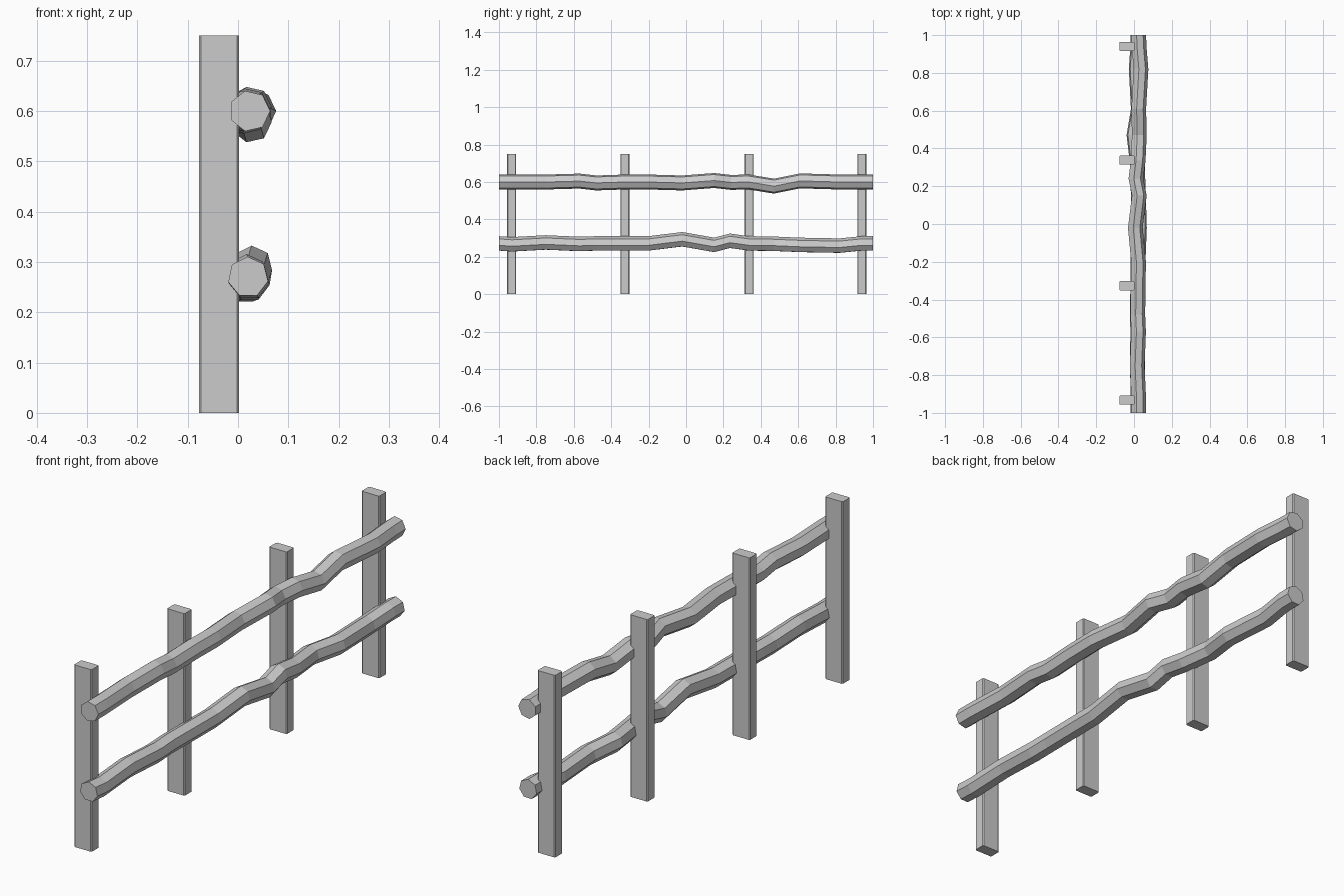
import bpy, bmesh, math

if "Cube" in bpy.data.objects:
    bpy.data.objects.remove(bpy.data.objects["Cube"])

def finish(name, bm):
    bmesh.ops.recalc_face_normals(bm, faces=bm.faces)
    me = bpy.data.meshes.new(name)
    bm.to_mesh(me)
    bm.free()
    ob = bpy.data.objects.new(name, me)
    bpy.context.collection.objects.link(ob)
    return ob

def post(name, y):
    # square post with slightly chamfered long edges
    x0, x1, w, h, c = -0.078, 0.002, 0.024, 0.75, 0.004
    bm = bmesh.new()
    pts = [(x0 + c, y - w), (x1 - c, y - w), (x1, y - w + c), (x1, y + w - c),
           (x1 - c, y + w), (x0 + c, y + w), (x0, y + w - c), (x0, y - w + c)]
    base = bm.faces.new([bm.verts.new((px, py, 0)) for px, py in pts])
    top = bmesh.ops.extrude_face_region(bm, geom=[base], use_keep_orig=True)
    bmesh.ops.translate(bm, vec=(0, 0, h),
                        verts=[v for v in top["geom"] if isinstance(v, bmesh.types.BMVert)])
    return finish(name, bm)

def rail(name, path, radius, turn):
    # seven-sided crooked log swept along y
    bm = bmesh.new()
    rings = []
    for y, x, z in path:
        ring = []
        for k in range(7):
            a = math.radians(turn) + k * math.tau / 7
            ring.append(bm.verts.new((x + radius * math.cos(a), y, z + radius * math.sin(a))))
        rings.append(ring)
    for a, b in zip(rings, rings[1:]):
        for k in range(7):
            n = (k + 1) % 7
            bm.faces.new((a[k], a[n], b[n], b[k]))
    bm.faces.new(rings[0])
    bm.faces.new(rings[-1])
    return finish(name, bm)

# four upright posts
for i, y in enumerate((-0.932, -0.327, 0.338, 0.94)):
    post(f"post_{i + 1}", y)

# centre lines (y, x, z); each rail is two logs meeting at the second post
upper = [(-1, .023, .60), (-.93, .023, .60), (-.75, .015, .60), (-.57, .022, .605),
         (-.48, .018, .595), (-.33, .02, .60), (-.2, .022, .60), (-.02, .005, .595),
         (.15, .026, .608), (.24, .008, .598), (.335, .02, .60), (.47, .026, .578),
         (.61, .023, .606), (.82, .035, .60), (.94, .025, .60), (1, .023, .60)]
lower = [(-1, .02, .27), (-.93, .022, .265), (-.75, .018, .275), (-.57, .02, .267),
         (-.48, .018, .27), (-.33, .02, .27), (-.2, .021, .27), (-.02, .028, .292),
         (.15, .023, .262), (.235, .02, .284), (.335, .016, .27), (.47, .0, .268),
         (.61, .023, .262), (.82, .012, .258), (.94, .02, .27), (1, .02, .27)]
for label, path, radius, turn in (("upper", upper, .041, 0), ("lower", lower, .0405, 194)):
    rail(f"{label}_rail_short", path[:6], radius, turn)
    rail(f"{label}_rail_long", path[5:], radius, turn)
